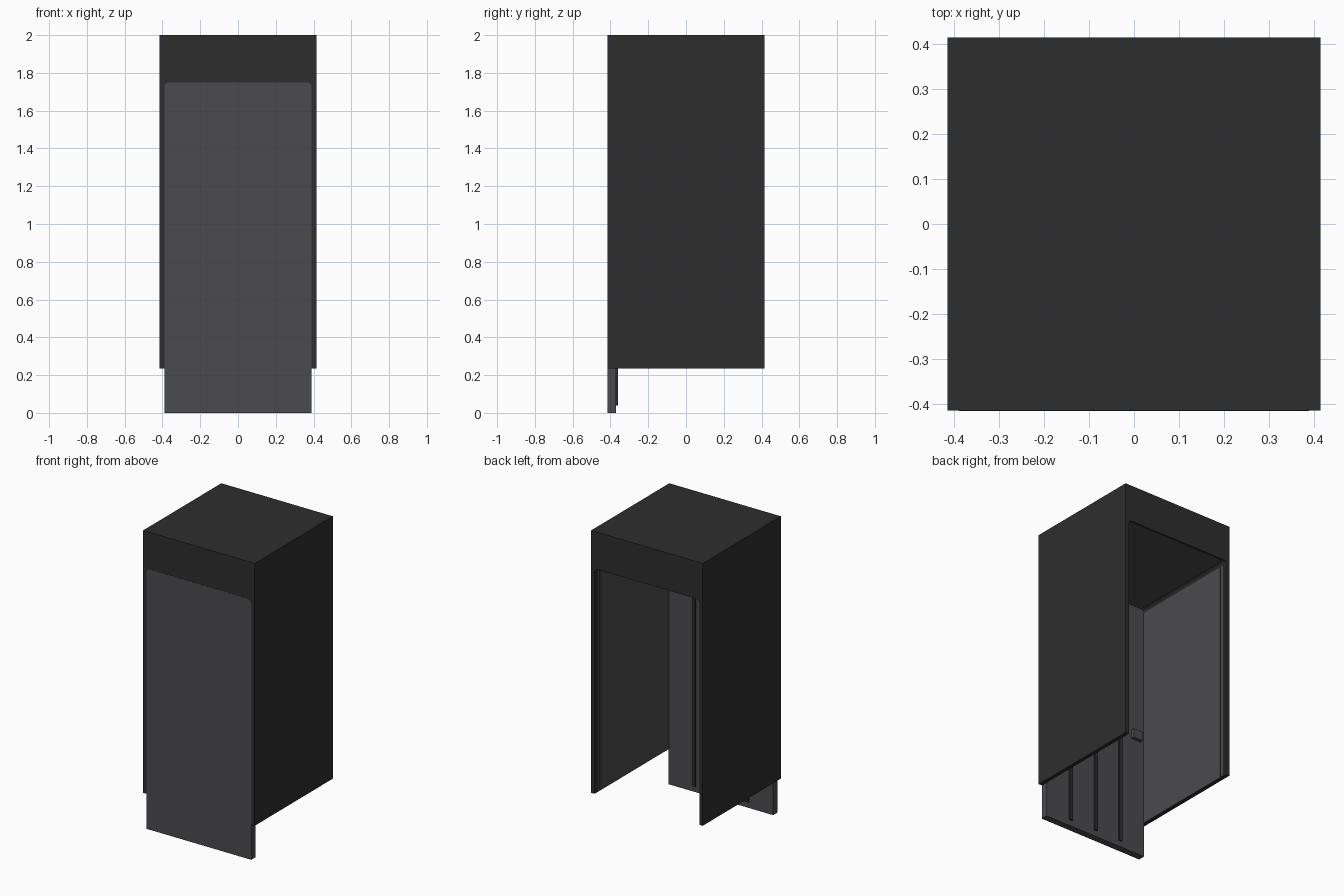
import bpy, bmesh, math

if "Cube" in bpy.data.objects:
    bpy.data.objects.remove(bpy.data.objects["Cube"])


def material(name, rgb):
    m = bpy.data.materials.new(name)
    m.diffuse_color = (*rgb, 1)
    m.use_nodes = True
    m.node_tree.nodes["Principled BSDF"].inputs["Base Color"].default_value = m.diffuse_color
    return m


DARK = material("charcoal", (0.027, 0.027, 0.027))
LIGHT = material("slate_grey", (0.07, 0.07, 0.077))


def prism(name, profile, y0, y1, mat):
    """Extrude an x-z profile from y0 to y1."""
    bm = bmesh.new()
    face = bm.faces.new([bm.verts.new((x, y0, z)) for x, z in profile])
    ext = bmesh.ops.extrude_face_region(bm, geom=[face])
    verts = [v for v in ext["geom"] if isinstance(v, bmesh.types.BMVert)]
    bmesh.ops.translate(bm, verts=verts, vec=(0, y1 - y0, 0))
    bmesh.ops.recalc_face_normals(bm, faces=bm.faces)
    me = bpy.data.meshes.new(name)
    bm.to_mesh(me)
    bm.free()
    me.materials.append(mat)
    ob = bpy.data.objects.new(name, me)
    bpy.context.collection.objects.link(ob)
    return ob


def box(name, x, y, z, mat):
    return prism(name, [(x[0], z[0]), (x[1], z[0]), (x[1], z[1]), (x[0], z[1])], *y, mat)


def rounded_top(w, top, r, n=5):
    """Right-to-left outline of a top edge with rounded corners."""
    right = [(w - r + r * math.cos(a), top - r + r * math.sin(a))
             for a in [i * math.pi / 2 / n for i in range(n + 1)]]
    return right + [(-x, z) for x, z in reversed(right)]


H, W, BASE, TOP = 0.415, 0.39, 0.235, 1.75
arch = rounded_top(W, TOP, 0.025)

# Outer shell: an upside-down U with a deep header, open at front and back
outline = [(-H, BASE), (-H, 2), (H, 2), (H, BASE), (W, BASE)] + arch + [(-W, BASE)]
prism("cabinet_shell", outline, -H, H, DARK)

# Front panel reaching down to the ground
prism("front_panel", [(W, 0)] + arch + [(-W, 0)], -H - 0.001, -0.37, LIGHT)

# Stiffening ribs on the back of the front panel
for i, x in enumerate((-0.197, 0, 0.197)):
    box(f"panel_rib_{i + 1}", (x - 0.012, x + 0.012), (-0.372, -0.36), (0.04, 1.71), DARK)

# Small latch on the inside of the panel
box("inner_latch", (-0.36, -0.29), (-0.372, -0.345), (0.8, 0.86), LIGHT)

# Interior linings and narrow rear trim strips
for side, s in (("left", -1), ("right", 1)):
    xs = sorted((s * (W + 0.002), s * (W - 0.003)))
    box(f"{side}_wall_lining", xs, (-0.371, 0.36), (BASE + 0.002, 1.725), LIGHT)
    box(f"{side}_rear_trim", xs, (0.37, 0.395), (BASE + 0.002, 1.725), LIGHT)
box("ceiling_lining", (-0.365, 0.365), (-0.371, 0.405), (TOP - 0.003, TOP + 0.002), LIGHT)
